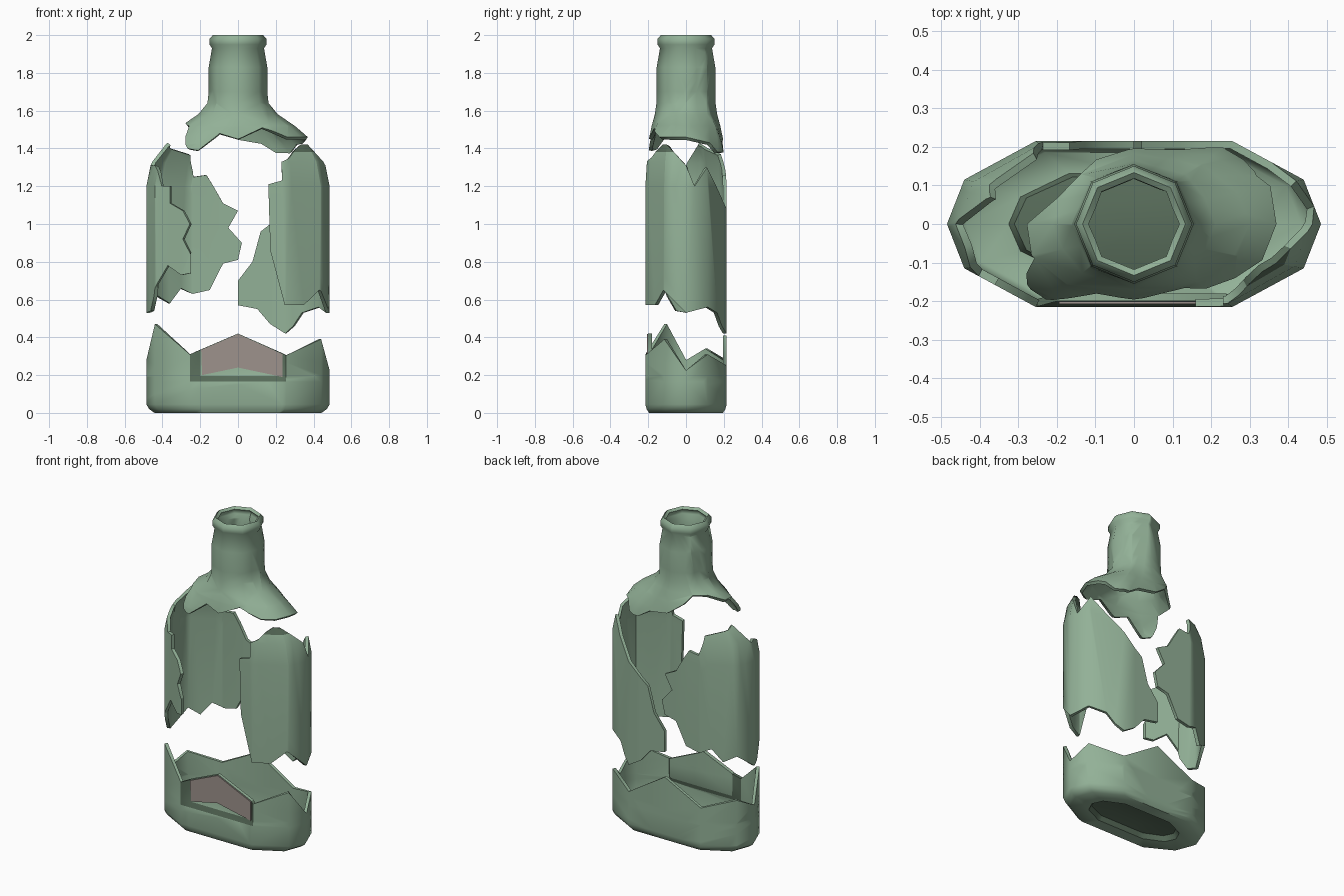
import bpy, bmesh, math

if "Cube" in bpy.data.objects:
    bpy.data.objects.remove(bpy.data.objects["Cube"])

def material(name, rgb):
    m = bpy.data.materials.new(name)
    m.diffuse_color = (*rgb, 1)
    m.use_nodes = True
    m.node_tree.nodes["Principled BSDF"].inputs["Base Color"].default_value = m.diffuse_color
    return m

GREEN = material("green_glass", (0.29, 0.44, 0.31))
DARK = material("dark_green_glass", (0.10, 0.155, 0.105))
PAPER = material("faded_label", (0.34, 0.29, 0.265))

# Horizontal sections: a quarter runs from front centre to the right side
BODY_Q = [(0, -.215), (.255, -.215), (.44, -.115), (.485, 0)]
NECK_Q = [(0, -.155), (.11, -.11), (.1325, -.055), (.155, 0)]

def full_section(q):
    back = [(x, -y) for x, y in q[2::-1]]
    half = q + back
    return half + [(-x, y) for x, y in half[5:0:-1]]

BODY, NECK = full_section(BODY_Q), full_section(NECK_Q)

# Height profile: blend from body to neck, and overall scale
BLEND = [(1.2, 0), (1.33, .08), (1.42, .23), (1.46, .35), (1.52, .56),
         (1.58, .83), (1.64, .98), (1.7, 1)]
SCALE = [(0, .91), (.02, .97), (.045, 1), (1.83, 1), (1.93, .89),
         (1.95, .97), (1.98, .97), (2, .86)]
RINGS = sorted({z for z, _ in BLEND + SCALE})

def interp(table, z):
    if z <= table[0][0]:
        return table[0][1]
    for (a, p), (b, q) in zip(table, table[1:]):
        if z <= b:
            return p + (q - p) * (z - a) / (b - a)
    return table[-1][1]

def around(sec, u):
    i, f = math.floor(u), u - math.floor(u)
    a, b = sec[i % 12], sec[(i + 1) % 12]
    return a[0] + (b[0] - a[0]) * f, a[1] + (b[1] - a[1]) * f

def surface(u, z):
    t, k = interp(BLEND, z), interp(SCALE, z)
    (bx, by), (nx, ny) = around(BODY, u), around(NECK, u)
    return k * (bx + (nx - bx) * t), k * (by + (ny - by) * t), z

def shell_mesh(outline, cuts_u=(), cuts_z=(), dark=None, dent=None):
    """Cut a flat (u, z) outline along the bottle's grid, then wrap it."""
    bm = bmesh.new()
    f = bm.faces.new([bm.verts.new((u, z, 0)) for u, z in outline])
    f.normal_update()
    if f.normal.z < 0:
        f.normal_flip()
    bmesh.ops.triangulate(bm, faces=bm.faces[:])
    planes = [((u, 0, 0), (1, 0, 0)) for u in list(range(-6, 13)) + list(cuts_u)]
    planes += [((0, z, 0), (0, 1, 0)) for z in RINGS + list(cuts_z)]
    for co, no in planes:
        bmesh.ops.bisect_plane(bm, geom=bm.verts[:] + bm.edges[:] + bm.faces[:],
                               plane_co=co, plane_no=no, dist=1e-5)
    for f in bm.faces:
        c = f.calc_center_median()
        f.material_index = int(bool(dark and dark(c.x, c.y)))
    for v in bm.verts:
        u, z = v.co.x, v.co.y
        x, y, z2 = surface(u, z)
        v.co = (x, y + (dent(u, z) if dent else 0), z2)
    bmesh.ops.remove_doubles(bm, verts=bm.verts[:], dist=1e-4)
    return bm

def finish(bm, name, mats=(GREEN, DARK), thickness=0.02):
    me = bpy.data.meshes.new(name)
    bm.to_mesh(me)
    bm.free()
    ob = bpy.data.objects.new(name, me)
    bpy.context.collection.objects.link(ob)
    for m in mats:
        me.materials.append(m)
    bpy.ops.object.select_all(action='DESELECT')
    ob.select_set(True)
    bpy.context.view_layer.objects.active = ob
    mod = ob.modifiers.new("thickness", 'SOLIDIFY')
    mod.thickness, mod.offset = thickness, -1
    bpy.ops.object.modifier_apply(modifier=mod.name)
    bpy.ops.object.shade_smooth_by_angle(angle=math.radians(50))
    return ob

# Neck and shoulder with broken lower edge
neck_edge = [(-6, 1.45), (-5, 1.575), (-4, 1.57), (-3, 1.535), (-1.9, 1.52),
             (-1.27, 1.4), (-.92, 1.39), (-.5, 1.48), (0, 1.45), (.72, 1.51),
             (1.45, 1.46), (3, 1.46), (4.3, 1.43), (4.67, 1.38), (5.13, 1.38),
             (5.43, 1.43), (6, 1.45)]
finish(shell_mesh(neck_edge + [(6, 2), (-6, 2)]), "neck_and_shoulder")

# Left wall shard, wrapping from back to front
left = [(9, 1.31), (9.55, 1.31), (10, 1.28), (10.2, 1.2), (10.43, 1.2),
        (10.43, 1.11), (10.8, 1.07), (11, 1), (10.8, .92), (11.02, .84),
        (11.02, .74), (10.75, .73), (10.37, .78), (10.05, .68), (9.9, .62),
        (9.5, .54), (9, .53), (8, .62), (7.62, .58), (7.3, .66), (6.94, .63),
        (6.59, .65), (6.31, .79), (6, .81), (5.92, .9), (6.2, .98), (6, 1.07),
        (6.31, 1.11), (6.51, 1.2), (6.67, 1.26), (6.94, 1.25), (7.17, 1.37),
        (7.85, 1.4), (8.3, 1.43)]
finish(shell_mesh(left), "left_shard")

# Right wall shard with a dark tip
right = [(2, 1.42), (1.75, 1.42), (1.45, 1.39), (1.2, 1.35), (.95, 1.33),
         (.92, 1.23), (.63, 1.21), (.67, .86), (.97, .57), (1.5, .57),
         (1.95, .65), (3, .53), (4, .56), (4.5, .53), (4.75, .46), (5, .42),
         (5.33, .47), (5.6, .55), (6, .57), (6, .7), (5.7, .8), (5.53, .96),
         (5.33, 1), (5, 1.08), (4, 1.3), (3.4, 1.2), (3, 1.31), (2.4, 1.38)]
finish(shell_mesh(right, cuts_z=[1.38], dark=lambda u, z: z > 1.38 and 1.4 < u < 2.5),
       "right_shard")

# Broken base with a shallow label recess in front
U0, U1, Z0 = -.78, .92, .195
def in_panel(u, z):
    return U0 - 1e-4 <= u <= U1 + 1e-4 and z >= Z0 - 1e-4
base_edge = [(6, .41), (5, .25), (4, .31), (3, .225), (2, .39), (1, .305),
             (0, .42), (-1, .31), (-2, .47), (-3, .28), (-4, .34), (-5, .28), (-6, .41)]
bm = shell_mesh(base_edge + [(-6, 0), (6, 0)], cuts_u=[U0, U1], cuts_z=[.165, Z0],
                dark=lambda u, z: abs(u) < 1 and z > .165 and not in_panel(u, z),
                dent=lambda u, z: .015 if in_panel(u, z) else 0)

# Foot rim and raised dark floor
rim = [e for e in bm.edges if e.is_boundary and all(v.co.z < 1e-4 for v in e.verts)]
for sx, sy, z, mat in [(.72, .62, 0, 0), (.94, .9, .03, 1), (.5, .5, .04, 1)]:
    old = set(bm.faces)
    new = bmesh.ops.extrude_edge_only(bm, edges=rim)["geom"]
    rim = [g for g in new if isinstance(g, bmesh.types.BMEdge)]
    ring = [g for g in new if isinstance(g, bmesh.types.BMVert)]
    for v in ring:
        v.co = (v.co.x * sx, v.co.y * sy, z)
    for f in bm.faces:
        if f not in old:
            f.material_index = mat
old = set(bm.faces)
new = bmesh.ops.extrude_edge_only(bm, edges=rim)["geom"]
bmesh.ops.pointmerge(bm, verts=[g for g in new if isinstance(g, bmesh.types.BMVert)],
                     merge_co=(0, 0, .042))
for f in bm.faces:
    if f not in old:
        f.material_index = 1
finish(bm, "broken_base")

# Torn label remnant lying in the recess
bm = bmesh.new()
tag = [(-.19, .2), (0, .24), (.235, .19), (.235, .311), (0, .417), (-.195, .333)]
bm.faces.new([bm.verts.new((x, -.2075, z)) for x, z in tag])
finish(bm, "label_remnant", (PAPER,), 0.007)
